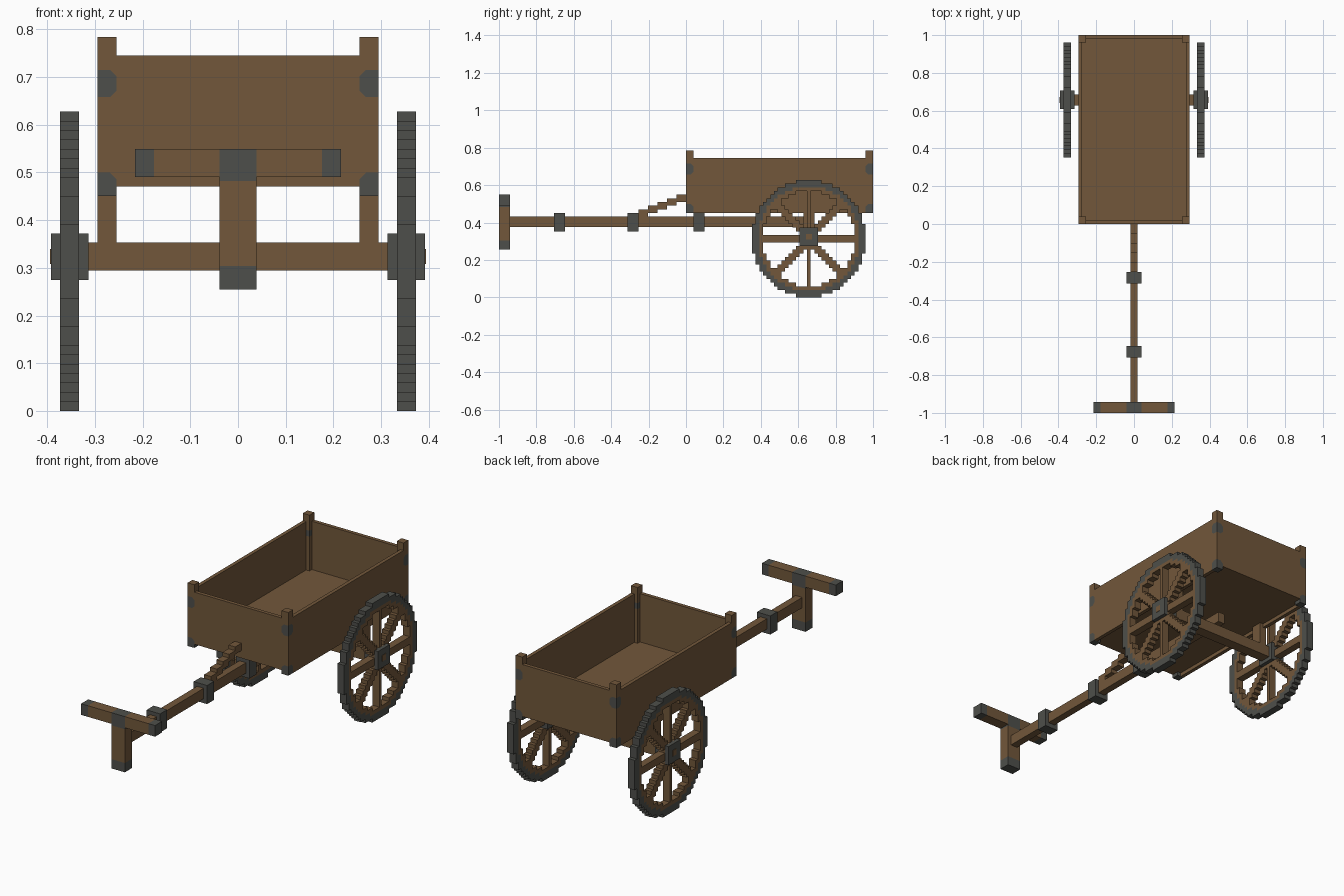
import bpy, bmesh
from mathutils import Vector

cube = bpy.data.objects.get("Cube")
if cube:
    bpy.data.objects.remove(cube, do_unlink=True)

V = 2 / 102  # size of one block; all part sizes below are in blocks


def material(name, rgb):
    m = bpy.data.materials.new(name)
    m.use_nodes = True
    m.diffuse_color = (*rgb, 1)
    m.node_tree.nodes["Principled BSDF"].inputs["Base Color"].default_value = (*rgb, 1)
    return m


WOOD = material("brown wood", (0.168, 0.096, 0.043))
IRON = material("dark iron", (0.076, 0.078, 0.070))


def finish(name, bm, mats):
    bmesh.ops.recalc_face_normals(bm, faces=bm.faces)
    bmesh.ops.scale(bm, vec=(V, V, V), verts=bm.verts)
    mesh = bpy.data.meshes.new(name)
    bm.to_mesh(mesh)
    bm.free()
    for m in mats:
        mesh.materials.append(m)
    ob = bpy.data.objects.new(name, mesh)
    bpy.context.collection.objects.link(ob)
    return ob


def add_box(bm, x, y, z):
    vs = bmesh.ops.create_cube(bm, size=1)["verts"]
    for v in vs:
        v.co = Vector([(a + b) / 2 + c * (b - a) for (a, b), c in zip((x, y, z), v.co)])


def box(name, x, y, z, mat=WOOD):
    bm = bmesh.new()
    add_box(bm, x, y, z)
    return finish(name, bm, [mat])


# Open bed
box("bed_floor", (-14, 14), (1, 50), (24, 25))
box("front_wall", (-13, 13), (0, 1), (24, 38))
box("back_wall", (-13, 13), (50, 51), (24, 38))
for side, s in (("left", 1), ("right", -1)):
    box(side + "_wall", sorted((14 * s, 15 * s)), (2, 49), (23, 38))


# Corner posts with iron corner pieces, cut in as faces
def corner_post(name, sx, back):
    bm = bmesh.new()
    y0, sy = (51, -1) if back else (0, 1)
    add_box(bm, sorted((13 * sx, 15 * sx)), sorted((y0, y0 + 2 * sy)), (23, 40))
    patches = ((23.5, 2.0, 3.3), (35, 1.45, 2.8))  # centre, half height, chamfer sum
    corner = Vector((15 * sx, y0, 0))

    def cut(co, no):
        bmesh.ops.bisect_plane(bm, geom=bm.verts[:] + bm.edges[:] + bm.faces[:],
                               plane_co=co, plane_no=no)
    for zc, h, c in patches:
        for up in (1, -1):
            cut((0, 0, zc + up * h), (0, 0, 1))
            cut(corner + Vector((0, 0, zc + up * c)), (-sx, 0, up))
            cut(corner + Vector((0, 0, zc + up * c)), (0, sy, up))
    for f in bm.faces:
        m = f.calc_center_median()
        d = max(abs(m.x - corner.x), abs(m.y - corner.y))
        f.material_index = int(any(abs(m.z - zc) < h and abs(m.z - zc) + d < c
                                   for zc, h, c in patches))
    finish(name, bm, [WOOD, IRON])


for side, s in (("left", 1), ("right", -1)):
    corner_post("front_post_" + side, s, False)
    corner_post("back_post_" + side, s, True)


# Stepped wheel: ring, tyre and eight spokes as filled cells, pushed out sideways
def wheel(name, x0, x1):
    bm = bmesh.new()
    verts = {}

    def vert(y, z):
        if (y, z) not in verts:
            verts[y, z] = bm.verts.new((x0, y, z))
        return verts[y, z]
    for j in range(-16, 16):
        k = j if j >= 0 else j + 1
        for i in range(-15, 16):
            r = (i * i + k * k) ** 0.5
            spoke = i == 0 or k == 0 or abs(abs(i) - abs(k)) <= 1
            if r > 15.4 or (r < 12.4 and not spoke):
                continue
            y, z = 33 + i, 16 + j
            f = bm.faces.new([vert(y, z), vert(y + 1, z), vert(y + 1, z + 1), vert(y, z + 1)])
            f.material_index = int(r > 13.7)
    out = bmesh.ops.extrude_face_region(bm, geom=bm.faces[:], use_keep_orig=True)
    bmesh.ops.translate(bm, vec=(x1 - x0, 0, 0),
                        verts=[g for g in out["geom"] if isinstance(g, bmesh.types.BMVert)])
    # side walls take the colour of the cell they border
    for f in bm.faces:
        m = f.calc_center_median()
        if abs(m.x - (x0 + x1) / 2) < 0.1:
            f.material_index = int(((m.y - 33.5) ** 2 + (m.z - 16) ** 2) ** 0.5 > 13.9)
    finish(name, bm, [WOOD, IRON])


for side, s in (("left", 1), ("right", -1)):
    wheel("wheel_" + side, *sorted((17 * s, 19 * s)))
    box("hub_" + side, sorted((16 * s, 20 * s)), (31, 36), (14, 19), IRON)
    box("axle_end_" + side, sorted((20 * s, 20.1 * s)), (32.7, 34.3), (15.7, 17.3))
    box("axle_support_" + side, sorted((13 * s, 15 * s)), (32, 35), (18, 24))
box("axle", (-16, 16), (32, 35), (15, 18))

# Draw shaft with iron bands
box("shaft", (-1, 1), (-48, 35), (19.2, 22))
for i, y in enumerate((-36, -16, 2)):
    box("shaft_band_%d" % (i + 1), (-2, 2), (y, y + 3), (18, 23), IRON)

# Stepped brace from the shaft up to the bed
bm = bmesh.new()
for i in range(5):
    y = -13 + i * 2.6
    add_box(bm, (-1, 1), (y, y + 2.6), (22 + i, 24 + i))
finish("shaft_brace", bm, [WOOD])

# Handle: upright with iron foot, crossbar with iron ends and centre
box("handle_upright", (-2, 2), (-51, -48), (15.5, 24.6))
box("handle_foot", (-2, 2), (-51, -48), (13, 15.5), IRON)
box("crossbar_centre", (-2, 2), (-51, -48), (24.6, 28), IRON)
for side, s in (("left", 1), ("right", -1)):
    box("crossbar_" + side, sorted((2 * s, 9 * s)), (-51, -48), (25, 28))
    box("crossbar_end_" + side, sorted((9 * s, 11 * s)), (-51, -48), (25, 28), IRON)
